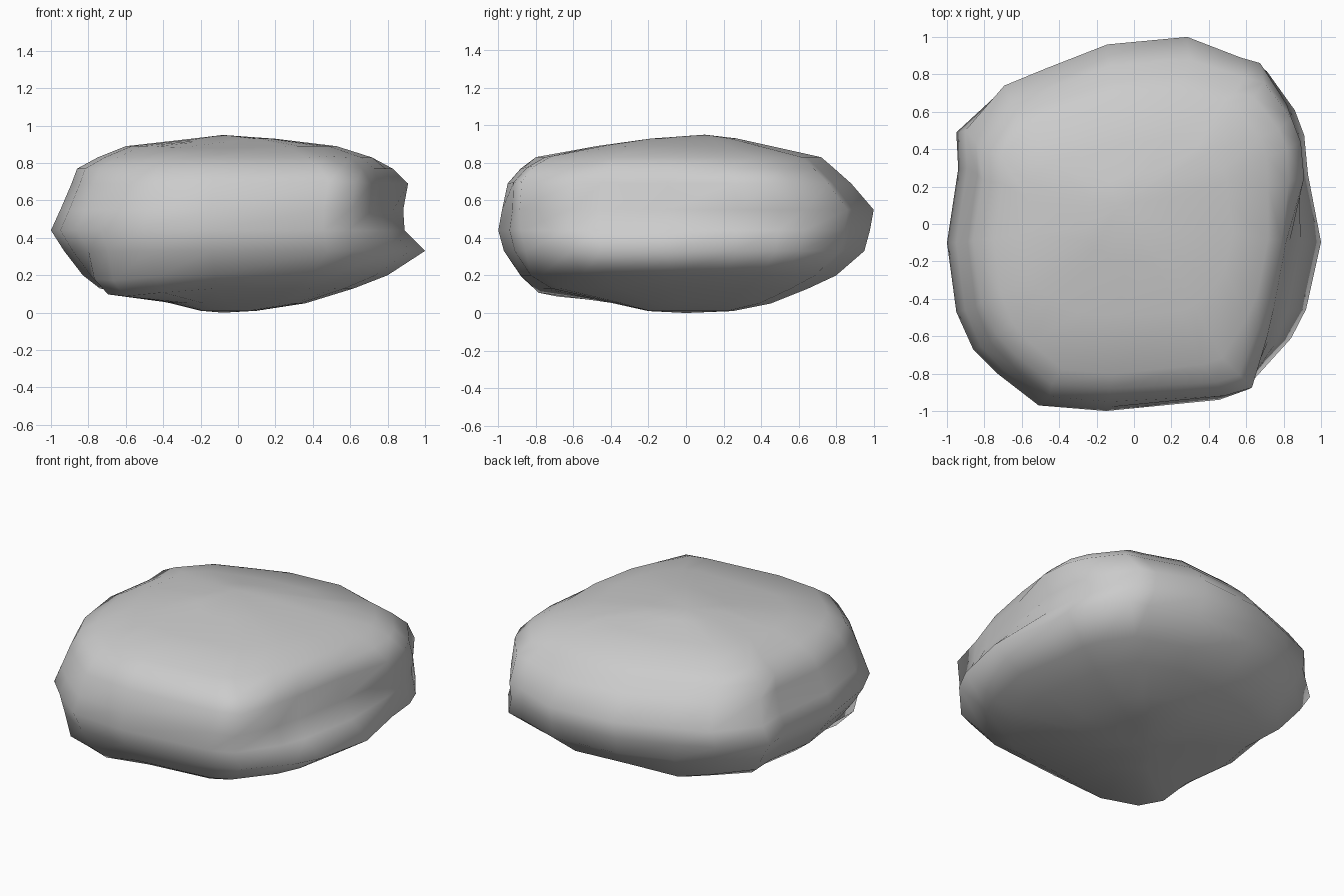
import bpy
import bmesh
from mathutils import Vector

cube = bpy.data.objects.get("Cube")
if cube:
    bpy.data.objects.remove(cube, do_unlink=True)

# Plan outline of the boulder, counter-clockwise from the left side
OUTLINE = [(1, -.1), (.93, .28), (.91, .5), (.86, .64), (.71, .86), (.6, .89),
           (.3, 1), (-.15, .96), (-.5, .83), (-.73, .74), (-.95, .5), (-.94, .3),
           (-1, -.1), (-.95, -.47), (-.86, -.67), (-.73, -.8), (-.51, -.97),
           (-.15, -1), (.48, -.94), (.62, -.88), (.84, -.63), (.92, -.47)]

# Each ring: height, then its reach to right, left, front and back
RINGS = [(.01, .2, .1, .2, .25), (.05, .36, .36, .38, .45),
         (.13, .74, .62, .76, .65), (.2, .83, .8, .88, .8),
         (.33, .93, 1, .97, .95), (.44, 1, .95, 1, .98),
         (.55, .95, .95, .98, 1), (.69, .89, .98, .95, .88),
         (.77, .86, .9, .88, .79), (.83, .75, .78, .8, .72),
         (.89, .6, .55, .5, .45), (.93, .25, .2, .2, .27)]

# Worn dents (positive) and bulges (negative): centre, radius, depth
DENTS = [((-.15, -.35, .9), .3, .025), ((.6, -.8, .7), .25, -.05),
         ((-.56, -.64, .14), .3, -.11), ((-.41, .64, .2), .22, -.06),
         ((-.7, .68, .38), .18, .03)]


def ring_point(u, v, ring):
    z, right, left, front, back = ring
    x = u * (left if u > 0 else right)
    y = v * (back if v > 0 else front)
    # The left wall slopes inward along the middle of its front half
    if x > 0:
        along = max(0, min(1, (.25 - y) / .3, (y + .85) / .3))
        x *= 1 - .17 * along * max(0, min(1, (z - .33) / .3, (.95 - z) / .25))
    p = Vector((x, y, z))
    for centre, radius, depth in DENTS:
        gap = (p - Vector(centre)).length / radius
        if gap < 1:
            p += (Vector((0, 0, .48)) - p).normalized() * depth * (1 - gap * gap)
    return p


# Loft the rings and close both ends with a fan
bm = bmesh.new()
loops = [[bm.verts.new(ring_point(u, v, r)) for u, v in OUTLINE] for r in RINGS]
n = len(OUTLINE)
for low, high in zip(loops, loops[1:]):
    for i in range(n):
        j = (i + 1) % n
        bm.faces.new((low[i], low[j], high[j], high[i]))
bottom = bm.verts.new((-.08, 0, 0))
top = bm.verts.new((-.08, .1, .95))
for i in range(n):
    j = (i + 1) % n
    bm.faces.new((bottom, loops[0][j], loops[0][i]))
    bm.faces.new((top, loops[-1][i], loops[-1][j]))
bmesh.ops.recalc_face_normals(bm, faces=bm.faces[:])
for face in bm.faces:
    face.smooth = True

mesh = bpy.data.meshes.new("boulder")
bm.to_mesh(mesh)
bm.free()
boulder = bpy.data.objects.new("boulder", mesh)
bpy.context.collection.objects.link(boulder)

# Plain stone colour
stone = bpy.data.materials.new("stone grey")
stone.use_nodes = True
stone.diffuse_color = (.6, .6, .6, 1)
stone.node_tree.nodes["Principled BSDF"].inputs["Base Color"].default_value = (.6, .6, .6, 1)
mesh.materials.append(stone)
